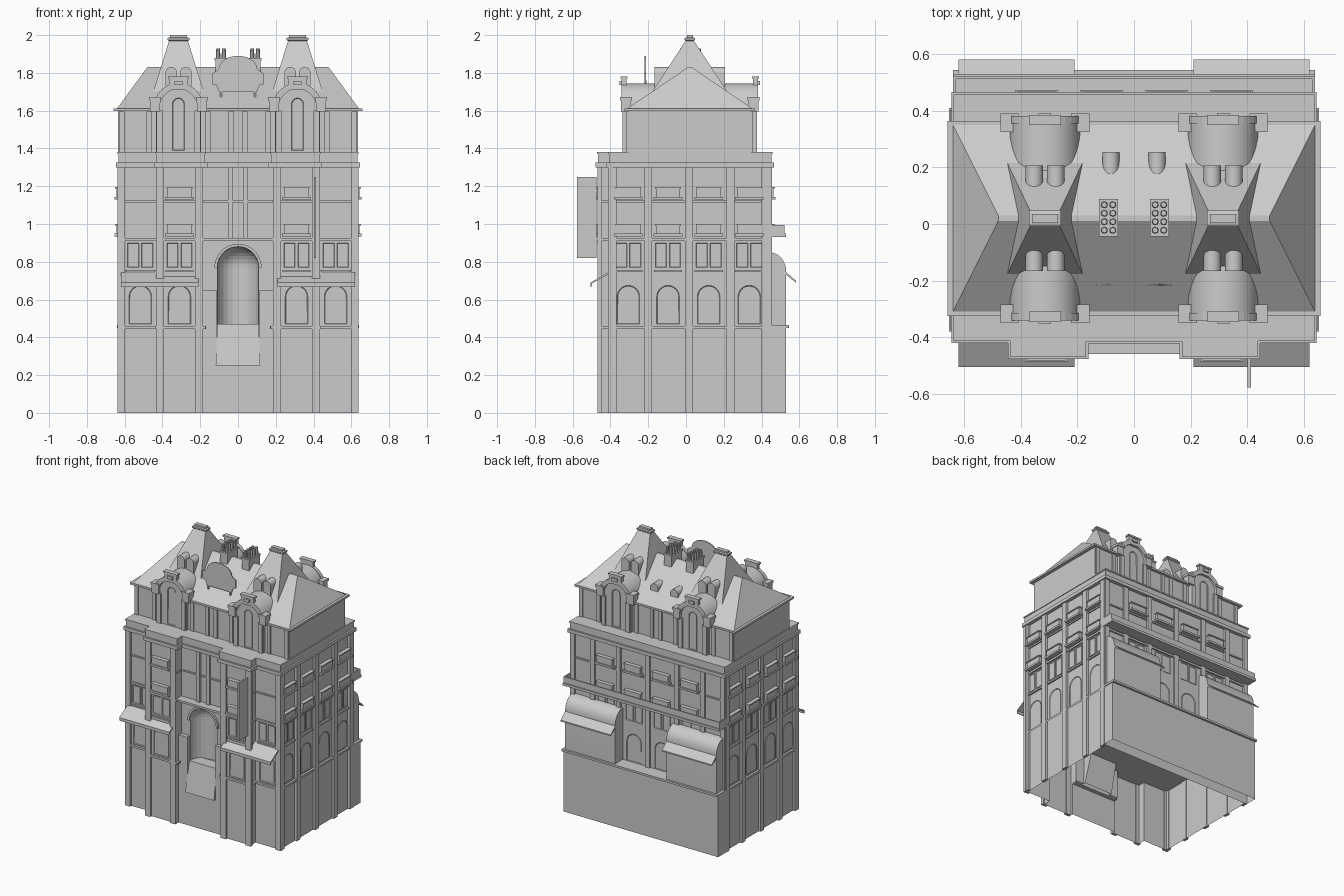
import bpy, bmesh
from math import sin, cos, pi, radians
from mathutils import Matrix

if "Cube" in bpy.data.objects:
    bpy.data.objects.remove(bpy.data.objects["Cube"])


def finish(name, bm, smooth=False):
    bmesh.ops.recalc_face_normals(bm, faces=bm.faces)
    me = bpy.data.meshes.new(name)
    bm.to_mesh(me)
    bm.free()
    ob = bpy.data.objects.new(name, me)
    bpy.context.collection.objects.link(ob)
    if smooth:
        bpy.ops.object.select_all(action='DESELECT')
        ob.select_set(True)
        bpy.context.view_layer.objects.active = ob
        bpy.ops.object.shade_smooth_by_angle(angle=radians(35))
    return ob


def loft(name, rings, bottom=True, top=True):
    bm = bmesh.new()
    rows = [[bm.verts.new(p) for p in r] for r in rings]
    n = len(rows[0])
    for a, b in zip(rows, rows[1:]):
        for i in range(n):
            bm.faces.new((a[i], a[(i + 1) % n], b[(i + 1) % n], b[i]))
    if bottom:
        bm.faces.new(rows[0])
    if top:
        bm.faces.new(rows[-1])
    return finish(name, bm)


def rect(cx, cy, hx, hy, z):
    return [(cx + a * hx, cy + b * hy, z) for a, b in ((-1, -1), (1, -1), (1, 1), (-1, 1))]


def box(name, x0, x1, y0, y1, z0, z1, bottom=True):
    c = ((x0 + x1) / 2, (y0 + y1) / 2, (x1 - x0) / 2, (y1 - y0) / 2)
    return loft(name, [rect(*c, z0), rect(*c, z1)], bottom)


# Profile (u, z) on a facade turned by rot (0 front, 90 right, 180 back), extruded outward d0..d1
def prism(name, pts, rot, d0, d1, org=(0, 0), u=0, inset=0, smooth=False):
    bm = bmesh.new()
    a = [bm.verts.new((u + p, -d0, z)) for p, z in pts]
    b = [bm.verts.new((u + p, -d1, z)) for p, z in pts]
    n = len(pts)
    for i in range(n):
        bm.faces.new((a[i], a[(i + 1) % n], b[(i + 1) % n], b[i]))
    bm.faces.new(a)
    front = bm.faces.new(b)
    bmesh.ops.recalc_face_normals(bm, faces=bm.faces)
    if inset:
        bmesh.ops.inset_individual(bm, faces=[front], thickness=inset, depth=-(d1 - d0) * .6)
    bm.transform(Matrix.Translation((org[0], org[1], 0)) @ Matrix.Rotation(radians(rot), 4, 'Z'))
    return finish(name, bm, smooth)


def arch(w, z0, zs, n=12):
    return [(-w, z0), (w, z0)] + [(w * cos(pi * i / n), zs + w * sin(pi * i / n)) for i in range(n + 1)]


def arch_ring(r0, r1, zc, n=16):
    return [(r * cos(pi * i / n), zc + r * sin(pi * i / n))
            for r, seq in ((r1, range(n + 1)), (r0, range(n, -1, -1))) for i in seq]


def block(w, z0, z1):
    return [(-w, z0), (w, z0), (w, z1), (-w, z1)]


# Floor plan with projecting pavilions; e grows it, c is the depth of the middle bay, notch cuts the ramp out
def plan(z, e=0, c=.43, notch=False):
    h = [(.62 + e, .44 + e), (.62 + e, -.395 - e), (.42 + e, -.395 - e), (.42 + e, -.452 - e),
         (.187 - e, -.452 - e), (.187 - e, -c - e)]
    if notch:
        h += [(.185 - e, -c - e), (.185 - e, -.40)]
    return [(x, y, z) for x, y in h] + [(-x, y, z) for x, y in reversed(h)]


# Main body: hollow, open-bottomed storeys
loft("base_wall", [plan(0), plan(.25)], False, False)
loft("ground_wall", [plan(.25, notch=True), plan(.46, notch=True)], False, False)
box("entrance_floor", -.185, .185, -.43, -.40, .24, .25)
mid = loft("entrance_storey", [plan(.46, notch=True), plan(.915, notch=True)])
loft("upper_storeys", [plan(.915, c=.397), plan(1.31, c=.397)], False)
for name, z0, z1, e, c, n in (("ground_ledge", .445, .46, .016, .43, True), ("middle_ledge", .91, .925, .012, .448, False),
                              ("upper_ledge", 1.115, 1.125, .008, .397, False), ("cornice", 1.30, 1.325, .026, .397, False),
                              ("parapet", 1.325, 1.37, .013, .397, False), ("parapet_cap", 1.37, 1.38, .018, .397, False)):
    loft(name, [plan(z0, e, c, n), plan(z1, e, c, n)], name != "ground_ledge")

# Entrance niche with half dome, cut from the storey
bm = bmesh.new()
prof = [(.11, .45), (.11, .77)] + [(.11 * cos(t * pi / 16), .77 + .11 * sin(t * pi / 16)) for t in range(1, 8)]
rows = [[bm.verts.new((r * cos(k * pi / 12), -.402 + r * sin(k * pi / 12), z)) for k in range(24)] for r, z in prof]
for a, b in zip(rows, rows[1:]):
    for i in range(24):
        bm.faces.new((a[i], a[(i + 1) % 24], b[(i + 1) % 24], b[i]))
bm.faces.new(rows[0])
bm.faces.new(rows[-1])
cutter = finish("niche_cutter", bm)
cutter.hide_render = True
m = mid.modifiers.new("niche", 'BOOLEAN')
m.operation, m.object, m.solver = 'DIFFERENCE', cutter, 'EXACT'
bpy.context.view_layer.objects.active = mid
bpy.ops.object.modifier_apply(modifier=m.name)
bpy.data.objects.remove(cutter)
# Open the storey below and above so the shell stays hollow
bm = bmesh.new()
bm.from_mesh(mid.data)
caps = [f for f in bm.faces if abs(f.normal.z) > .99 and (f.calc_center_median().z < .465 or f.calc_center_median().z > .91)]
bmesh.ops.delete(bm, geom=caps, context='FACES')
bm.to_mesh(mid.data)
bm.free()
# Entrance ramp and arch trim
loft("entrance_ramp", [rect(0, -.415, .118, .035, .25), rect(0, -.365, .11, .045, .47)], False)
prism("entrance_arch_trim", arch_ring(.11, .125, .77), 0, .395, .415)
for s in (-1, 1):
    prism("entrance_jamb", block(.036, .25, .65), 0, .395, .43, u=s * .15)

# Pilasters: (rot, u, wall depth)
pil = [(0, s * x, d) for s in (-1, 1) for x, d in ((.207, .452), (.412, .452), (.618, .395))]
pil += [(r, s * y, .62) for r, s in ((90, 1), (270, -1)) for y in (-.388, -.2, .015, .235, .42)]
for r, u, d in pil:
    prism("pilaster", block(.021, 0, 1.3), r, d - .005, d + .017, u=u)
for x in (-.615, -.45, -.24, 0, .24, .45, .615):
    prism("back_pilaster", block(.018, .46, 1.3), 180, .435, .454, u=x)
for s in (-1, 1):
    prism("centre_pilaster", block(.014, .925, 1.3), 0, .39, .412, u=s * .04)

# Window bays: arched ground window, paired lights, balconies
bays = [(0, s * x, d, b) for s in (-1, 1) for x, d, b in ((.31, .452, True), (.517, .395, False))]
bays += [(r, s * y, .62, True) for r, s in ((90, 1), (270, -1)) for y in (-.305, -.095, .12, .335)]
bays += [(180, x, .44, True) for x in (-.345, -.115, .115, .345)]
for r, u, d, balcony in bays:
    prism("arched_window", arch(.06, .47, .615), r, d - .002, d + .004, u=u, inset=.004)
    for s in (-1, 1):
        prism("paired_window", block(.03, .77, .9), r, d - .002, d + .004, u=u + s * .037, inset=.004)
    for z in (.935, 1.13):
        if balcony:
            prism("balcony_slab", block(.076, z, z + .014), r, d, d + .034, u=u)
            prism("balcony_rail", block(.064, z + .014, z + .058), r, d, d + .024, u=u)
            prism("balcony_top_rail", block(.068, z + .058, z + .066), r, d, d + .03, u=u)
    if r != 180:
        prism("bay_sill", block(.075, .745, .757), r, d, d + .012, u=u)

# Rear annex, its coping and the long rear balcony
box("rear_annex", -.635, .635, .44, .53, 0, .45, False)
box("annex_coping", -.64, .64, .44, .545, .45, .465)
box("rear_balcony_floor", -.64, .64, .43, .53, .932, .95)
box("rear_balcony_rail", -.64, .64, .512, .522, .95, .995)
for s in (-1, 1):
    box("rear_balcony_end", s * .635 - .005, s * .635 + .005, .44, .522, .95, .995)
    # Barrel-roofed rear bays with hanging canopies (profile in y, z extruded along x)
    bay = [(.43, .46), (.53, .46), (.53, .75)]
    bay += [(.44 + .09 * cos(i * pi / 16), .75 + .1 * sin(i * pi / 16)) for i in range(1, 9)] + [(.43, .85)]
    prism("rear_bay", bay, 90, -.205, .205, org=(s * .415, 0), smooth=True)
    prism("rear_canopy", [(.525, .75), (.582, .70), (.582, .69), (.525, .735)], 90, -.205, .205, org=(s * .415, 0))
    # Front awnings
    prism("front_awning", [(-.39, .757), (-.505, .69), (-.505, .667), (-.50, .667), (-.498, .685), (-.39, .745)],
          90, -.205, .205, org=(s * .415, 0))
# Hanging vertical sign
box("blade_sign", .402, .414, -.578, -.475, .82, 1.25)
for z in (.9, 1.17):
    box("sign_bracket", .405, .411, -.48, -.45, z, z + .012)

# Attic storey and hipped roof
CY = .02
box("attic_wall", -.635, .635, -.305, .345, 1.375, 1.6)
for r in (0, 180):
    for x in (.035, .16, .47, .615):
        for s in (-1, 1):
            prism("attic_pilaster", block(.014, 1.38, 1.595), r, .32, .334, org=(0, CY), u=s * x)
box("eave", -.66, .66, CY - .345, CY + .345, 1.598, 1.612)
loft("hipped_roof", [rect(0, CY, .64, .33, 1.612), rect(0, CY, .48, .01, 1.83)])

for s in (-1, 1):
    # Roof towers with capped tops
    X = s * .315
    loft("roof_tower", [rect(X, CY, .137, .205, 1.69), rect(X, CY, .05, .022, 1.97)])
    loft("tower_cap", [rect(X, CY, h, h - .03, z)
                       for h, z in ((.047, 1.965), (.057, 1.975), (.057, 1.985), (.046, 1.988), (.046, 2))])
    for r in (0, 180):
        o = (X, CY)
        # Large arched dormers
        prism("dormer_wall", block(.12, 1.375, 1.62), r, .3, .345, org=o)
        prism("dormer_vault", arch(.125, 1.6, 1.62, 16), r, .12, .345, org=o, smooth=True)
        prism("dormer_window", arch(.032, 1.39, 1.635), r, .34, .35, org=o, inset=.004)
        prism("dormer_hood", arch_ring(.1, .132, 1.615), r, .335, .362, org=o)
        for t in (-1, 1):
            prism("dormer_pilaster", block(.016, 1.38, 1.6), r, .34, .356, org=o, u=t * .1)
            prism("dormer_pier", block(.027, 1.595, 1.655), r, .31, .364, org=o, u=t * .125)
            prism("dormer_pier_cap", block(.032, 1.655, 1.672), r, .305, .37, org=o, u=t * .125)
            # Small round-headed dormers on the towers
            prism("small_dormer", arch(.031, 1.72, 1.80), r, .07, .187, org=o, u=t * .038, smooth=True)
        prism("dormer_keystone", block(.05, 1.71, 1.77), r, .335, .362, org=o)
        prism("dormer_keystone_cap", block(.056, 1.77, 1.782), r, .33, .366, org=o)
        prism("dormer_boss", block(.022, 1.735, 1.758), r, .36, .372, org=o)
    # Rear roof vents
    prism("roof_vent", arch(.03, 1.64, 1.7), 180, .15, .235, org=(s * .082, CY), smooth=True)
    # Chimneys with pots
    C = s * .09
    box("chimney", C - .03, C + .03, -.04, .085, 1.74, 1.865)
    box("chimney_cap", C - .034, C + .034, -.044, .089, 1.865, 1.878)
    for i in range(8):
        bm = bmesh.new()
        bmesh.ops.create_cone(bm, cap_ends=True, segments=8, radius1=.012, radius2=.01, depth=.05,
                              matrix=Matrix.Translation((C + (i % 2 - .5) * .03, -.022 + (i // 2) * .03, 1.903)))
        finish("chimney_pot", bm)
    box("plaque_post", s * .09 - .004, s * .09 + .004, -.22, -.21, 1.665, 1.76)
# Arched roof plaque
plaque = [(-.1, 1.70), (.1, 1.70), (.115, 1.735), (.135, 1.74), (.135, 1.80), (.115, 1.81)]
plaque += [(.1 * cos(i * pi / 12), 1.825 + .065 * sin(i * pi / 12)) for i in range(13)]
plaque += [(-.115, 1.81), (-.135, 1.80), (-.135, 1.74), (-.115, 1.735)]
prism("roof_plaque", plaque, 0, .212, .22)
